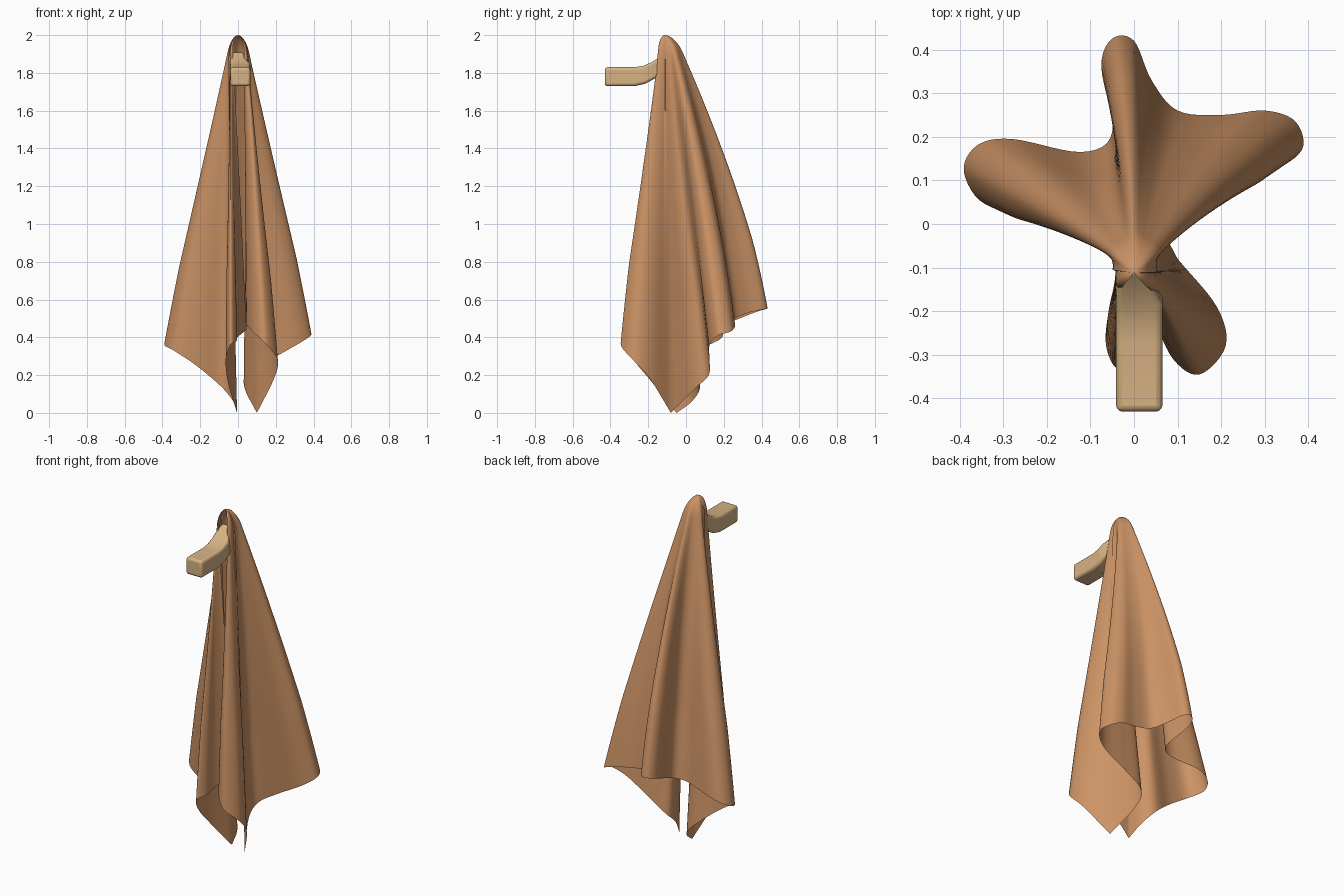
import bpy, bmesh, math
from mathutils import Vector

if "Cube" in bpy.data.objects:
    bpy.data.objects.remove(bpy.data.objects["Cube"])


def material(name, rgb):
    m = bpy.data.materials.new(name)
    m.diffuse_color = (*rgb, 1)
    m.use_nodes = True
    m.node_tree.nodes["Principled BSDF"].inputs["Base Color"].default_value = m.diffuse_color
    return m


def make_object(name, bm, mat, angle):
    mesh = bpy.data.meshes.new(name)
    bmesh.ops.recalc_face_normals(bm, faces=bm.faces)
    bm.to_mesh(mesh)
    bm.free()
    ob = bpy.data.objects.new(name, mesh)
    bpy.context.collection.objects.link(ob)
    mesh.materials.append(mat)
    bpy.ops.object.select_all(action='DESELECT')
    ob.select_set(True)
    bpy.context.view_layer.objects.active = ob
    bpy.ops.object.shade_smooth_by_angle(angle=math.radians(angle))
    return ob


def spline(pts, steps):
    """Catmull-Rom curve through the points."""
    p = [Vector(q) for q in pts]
    p = [2 * p[0] - p[1]] + p + [2 * p[-1] - p[-2]]
    out = []
    for i in range(1, len(p) - 2):
        a, b, c, d = p[i - 1:i + 3]
        for k in range(steps):
            t = k / steps
            out.append(0.5 * (2 * b + (c - a) * t + (2 * a - 5 * b + 4 * c - d) * t ** 2
                              + (3 * b - a - 3 * c + d) * t ** 3))
    return out + [p[-2]]


# Hem of the cloth, front left edge -> back -> front right edge, split at its two corners
left_corner, right_corner = (-.005, -.05, 0), (.10, -.08, 0)
front_left = [(.045, -.11, .44), (.02, -.16, .42), (-.003, -.22, .40), (-.008, -.29, .38),
              (-.04, -.33, .36), (-.065, -.27, .27), (-.05, -.17, .15), left_corner]
back = [left_corner, (-.025, .03, .06), (-.09, .075, .14), (-.22, .04, .25), (-.34, .045, .33),
        (-.39, .12, .36), (-.36, .18, .39), (-.28, .195, .42), (-.12, .165, .45),
        (-.05, .21, .47), (-.075, .36, .53), (-.05, .425, .55), (0, .42, .55),
        (.04, .33, .53), (.10, .26, .50), (.20, .25, .48), (.30, .26, .46), (.37, .235, .43),
        (.385, .17, .41), (.31, .125, .36), (.17, .125, .28), (.05, .12, .20),
        (.035, .05, .13), right_corner]
front_right = [right_corner, (.19, -.19, .18), (.21, -.28, .28), (.15, -.345, .36),
               (.09, -.31, .42), (.05, -.22, .46), (.04, -.13, .48)]
hem = spline(front_left, 6)[:-1] + spline(back, 6)[:-1] + spline(front_right, 6)

# Softened hem, so the folds fade out towards the top
n = len(hem)
soft = []
for i in range(n):
    r = min(11, i, n - 1 - i)
    near = hem[i - r:i + r + 1]
    soft.append(sum(near, Vector()) / len(near))

# Cloth: rays from the apex over a small dome down to the hem
apex = Vector((0, -.112, 2.0))
rows = 56
bm = bmesh.new()
top = bm.verts.new(apex)
previous = None
for i, h in enumerate(hem):
    ang = math.radians(222 - 264 * i / (n - 1))
    dome = Vector((.05 * math.cos(ang), .054 * math.sin(ang), 0))
    if i < 40 or i > n - 36:
        dome.x *= .85
    # outward belly, strongest at the back
    belly = .42 * max(0, min(1, (soft[i].y - .08) / .2)) + .25 * max(0, min(1, -soft[i].y / .2))
    column = [top]
    for r in range(1, rows + 1):
        t = (r / rows) ** 1.5
        s = min(1, t / .06)
        p = soft[i].lerp(h, min(1, t / .75)) - apex
        p = Vector((p.x * t * (1 + .14 * (1 - t)), p.y * t * (1 + belly * (1 - t)),
                    (h.z - apex.z) * t))
        p += apex + dome * math.sqrt(1 - (1 - s) ** 2) * (1 - t)
        column.append(bm.verts.new(p))
    if previous:
        bm.faces.new((top, previous[1], column[1]))
        for r in range(1, rows):
            bm.faces.new((previous[r], previous[r + 1], column[r + 1], column[r]))
    previous = column
make_object("hanging_cloth", bm, material("cloth_brown", (.60, .29, .13)), 60)

# Peg: side profile swept across, narrowing at the raised tip
sections = [(-.43, 1.73, -.43, 1.83, .053), (-.27, 1.73, -.27, 1.83, .053),
            (-.215, 1.743, -.225, 1.838, .053), (-.165, 1.77, -.185, 1.855, .053),
            (-.125, 1.80, -.145, 1.88, .042), (-.09, 1.84, -.105, 1.915, .03)]
bm = bmesh.new()
rings = []
for y0, z0, y1, z1, w in sections:
    c = .012 if w > .05 else 0
    rings.append([bm.verts.new(v) for v in ((c - w, y0, z0), (c + w, y0, z0),
                                            (c + w, y1, z1), (c - w, y1, z1))])
for a, b in zip(rings, rings[1:]):
    for k in range(4):
        bm.faces.new((a[k], a[(k + 1) % 4], b[(k + 1) % 4], b[k]))
bm.faces.new(rings[0])
bm.faces.new(rings[-1])
peg = make_object("wall_peg", bm, material("peg_wood", (.68, .45, .23)), 40)
bev = peg.modifiers.new("rounded_edges", 'BEVEL')
bev.width = .014
bev.segments = 3
bev.limit_method = 'ANGLE'
bev.angle_limit = math.radians(45)
